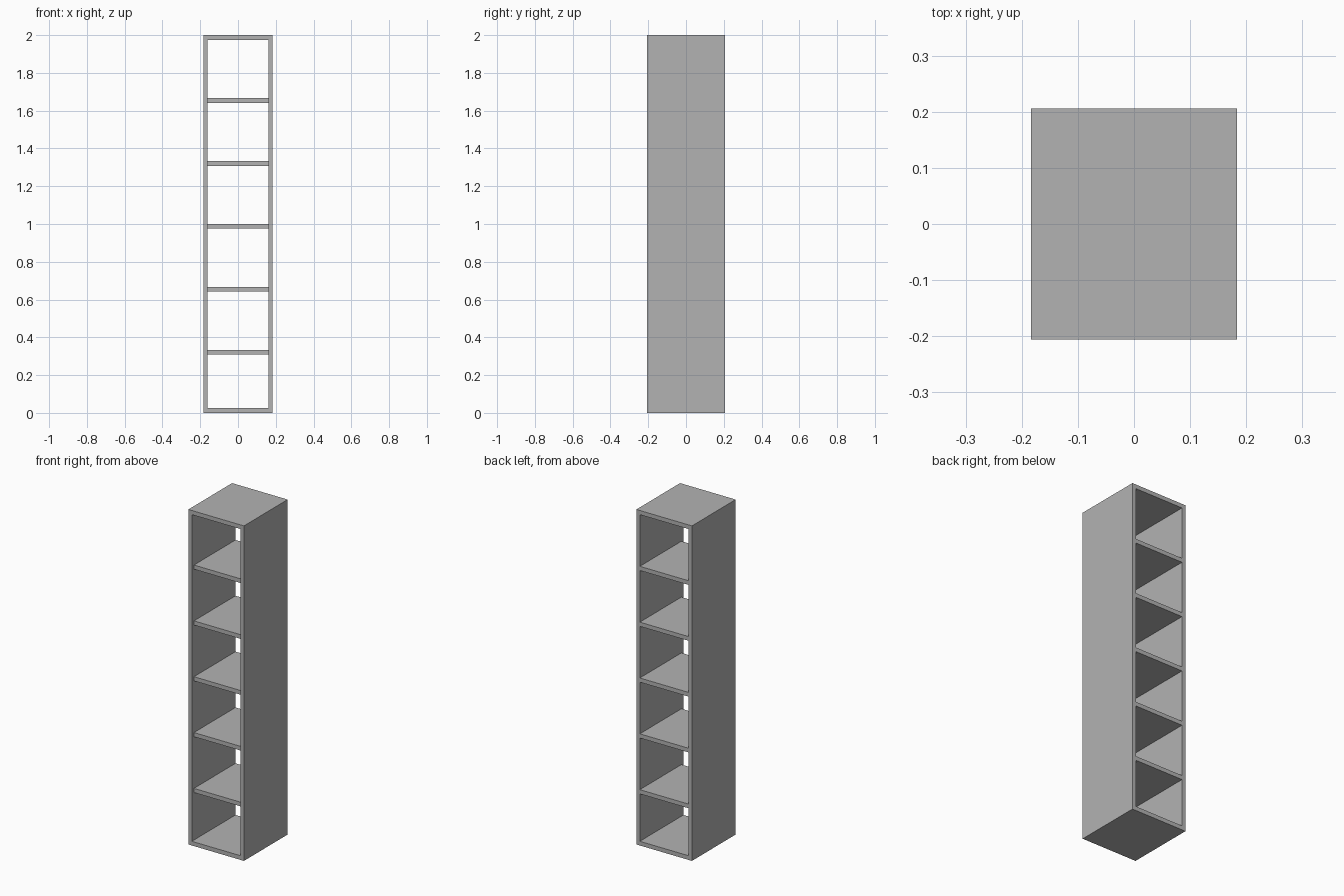
import bpy
import bmesh

W, D, H = 0.367, 0.412, 2.0      # overall size
T = 0.025                        # board thickness
SIDE = 0.023                     # side panel thickness
RECESS = 0.02                    # shelf setback from the front

cube = bpy.data.objects.get("Cube")
if cube:
    bpy.data.objects.remove(cube, do_unlink=True)

grey = bpy.data.materials.new("plain_grey")
grey.use_nodes = True
colour = (0.45, 0.45, 0.45, 1)
grey.diffuse_color = colour
grey.node_tree.nodes["Principled BSDF"].inputs["Base Color"].default_value = colour


def add_object(name, bm):
    bmesh.ops.recalc_face_normals(bm, faces=bm.faces)
    mesh = bpy.data.meshes.new(name)
    bm.to_mesh(mesh)
    bm.free()
    mesh.materials.append(grey)
    obj = bpy.data.objects.new(name, mesh)
    bpy.context.collection.objects.link(obj)


def rectangle(bm, x, y, z0, z1):
    return [bm.verts.new(p) for p in
            ((-x, y, z0), (x, y, z0), (x, y, z1), (-x, y, z1))]


# Open cabinet shell: outer and inner rectangles at front and back, joined
bm = bmesh.new()
loops = []
for y in (-D / 2, D / 2):
    outer = rectangle(bm, W / 2, y, 0, H)
    inner = rectangle(bm, W / 2 - SIDE, y, T, H - T)
    loops.append((outer, inner))
(front_out, front_in), (back_out, back_in) = loops
for a, b in ((front_out, front_in), (front_in, back_in),
             (back_in, back_out), (back_out, front_out)):
    for i in range(4):
        j = (i + 1) % 4
        bm.faces.new((a[i], a[j], b[j], b[i]))
add_object("cabinet_shell", bm)

# Five shelves, set back at the front and flush at the back
for k in range(1, 6):
    bm = bmesh.new()
    bmesh.ops.create_cube(bm, size=1)
    bmesh.ops.scale(bm, vec=(W - 2 * SIDE, D - RECESS, T), verts=bm.verts)
    bmesh.ops.translate(bm, vec=(0, RECESS / 2, k * H / 6 - T / 2), verts=bm.verts)
    add_object(f"shelf_{k}", bm)
